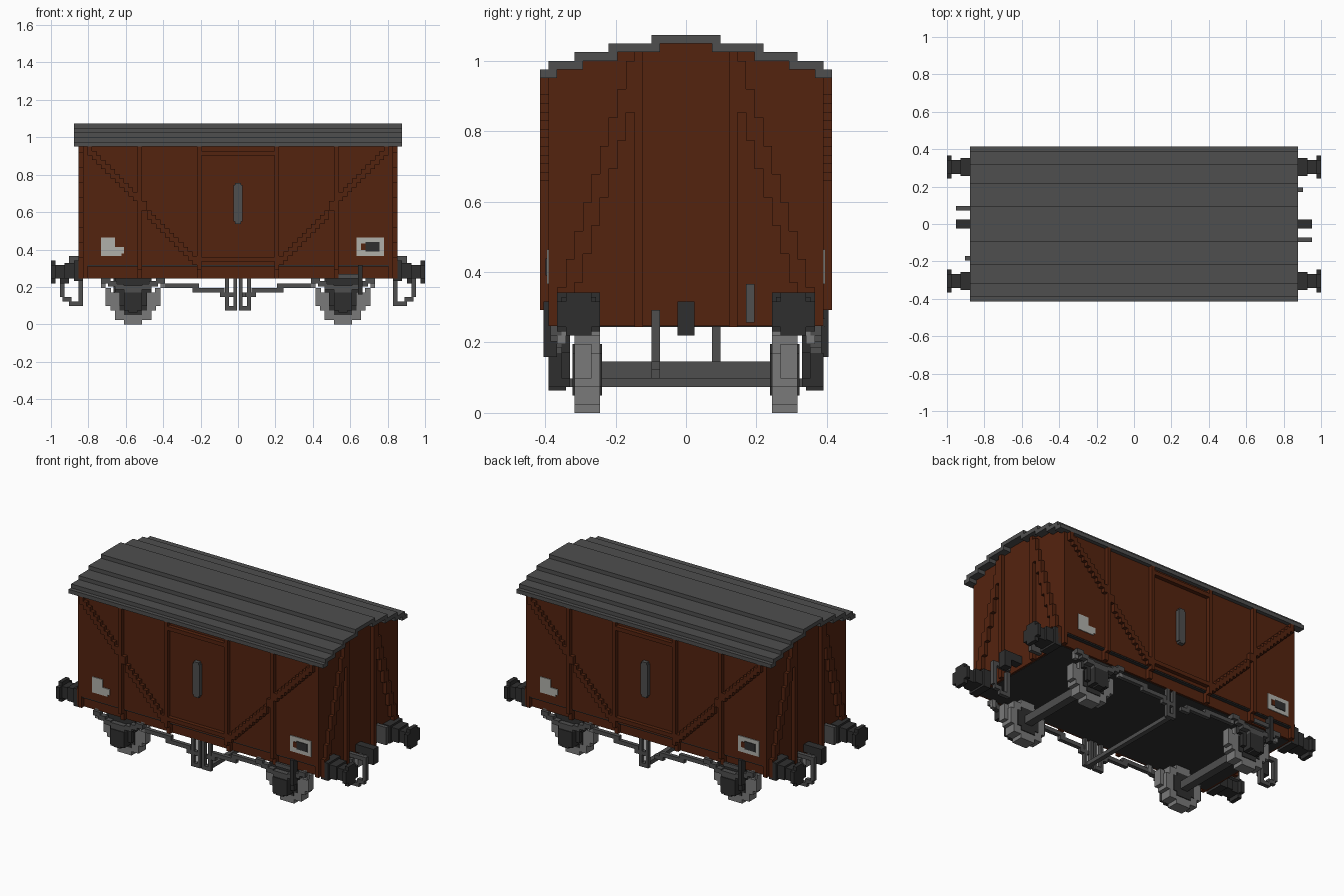
import bpy, bmesh, math
from mathutils import Matrix, Vector

if "Cube" in bpy.data.objects:
    bpy.data.objects.remove(bpy.data.objects["Cube"], do_unlink=True)

U = 1 / 41                                   # size of one block
ONE = [(1, 1)]
TURN = [(1, 1), (-1, -1)]                    # half-turn copies
QUAD = [(1, 1), (-1, 1), (1, -1), (-1, -1)]  # mirrored both ways
SIDES = [(1, 1), (1, -1)]


def material(name, srgb):
    lin = [((c / 255 + 0.055) / 1.055) ** 2.4 for c in srgb]
    m = bpy.data.materials.new(name)
    m.use_nodes = True
    m.diffuse_color = (*lin, 1)
    m.node_tree.nodes["Principled BSDF"].inputs["Base Color"].default_value = (*lin, 1)
    return m


BROWN = material("red_brown", (84, 35, 15))
ROOF = material("roof_grey", (78, 78, 78))
STEEL = material("wheel_grey", (122, 122, 122))
DARK = material("dark_iron", (47, 47, 47))
PALE = material("pale_grey", (176, 176, 170))


def part(name, mat, boxes, copies=ONE):
    """One object made of blocks (x0, x1, y0, y1, z0, z1), copied by sign pairs."""
    bm = bmesh.new()
    for sx, sy in copies:
        for x0, x1, y0, y1, z0, z1 in boxes:
            mid = Vector((sx * (x0 + x1) / 2, sy * (y0 + y1) / 2, (z0 + z1) / 2)) * U
            size = Vector((x1 - x0, y1 - y0, z1 - z0)) * U
            bmesh.ops.create_cube(bm, size=1,
                                  matrix=Matrix.Translation(mid) @ Matrix.Diagonal((*size, 1)))
    me = bpy.data.meshes.new(name)
    bm.to_mesh(me)
    bm.free()
    me.materials.append(mat)
    ob = bpy.data.objects.new(name, me)
    bpy.context.collection.objects.link(ob)
    return ob


def disc(cx, cz, r, y0, y1):
    """Stepped disc in the xz plane, one block row at a time."""
    rows = []
    for i in range(2 * r):
        d = i + 0.5 - r
        w = round(math.sqrt(r * r - d * d))
        rows.append((cx - w, cx + w, y0, y1, cz - r + i, cz - r + i + 1))
    return rows


# Body shell, stepped to fit under the roof
part("body", BROWN, [(-34, 34, -16, 16, 13, 39), (-34, 34, -15, 15, 10.1, 40),
                     (-34, 34, -12, 12, 39, 41), (-34, 34, -8, 8, 39, 42),
                     (-34, 34, -3, 3, 39, 43)])
part("floor_underside", DARK, [(-33.5, 33.5, -14.5, 14.5, 10, 10.3)])
part("side_shadow_strip", DARK, [(-33, 33, 15, 15.9, 12.7, 13)], SIDES)

# Roof boards in steps
steps = [(0, 4, 43), (3, 9, 42), (8, 13, 41), (12, 16, 40), (15, 17, 39)]
part("roof", ROOF, [(-36, 36, a, b, z, z + 1) for a, b, z in steps], SIDES)

# Side framing: uprights, brackets and stepped diagonals
uprights = [8, 21]
part("side_uprights", BROWN, [(x, x + 1, 16, 17, 12, 39) for x in uprights], QUAD)
part("side_brackets", BROWN, [(x, x + 1, 15, 16, 10.1, 13) for x in uprights + [33]], QUAD)
part("side_diagonals", BROWN,
     [(32 - i, 33 - i, 16, 17, 37 - round(i * 1.04), 39 - round(i * 1.04)) for i in range(24)], QUAD)
part("door_rails", BROWN, [(-8, 8, 16, 17, 37, 38), (-8, 8, 16, 17, 13.8, 14.8)], SIDES)
part("door_handle", ROOF, [(-1, 1, 16, 17, 22.5, 30.5), (-0.7, 0.7, 16, 17, 22, 31)], SIDES)

# End framing
part("end_uprights", BROWN, [(34, 35, 5, 6, 10, 42)], QUAD)
part("end_diagonals", BROWN,
     [(34, 35, k, k + 1, max(10, 35 - 3.3 * (k - 6)), 41 - 3.3 * (k - 6)) for k in range(6, 15)], QUAD)

# Painted panels on the sides
part("corner_panel", PALE, [(-30, -27, -16.2, -16, 15, 19), (-27, -25.5, -16.2, -16, 15, 17),
                            (-25.5, -25, -16.2, -16, 15.5, 17)], TURN)
part("label_plate", PALE, [(26, 32, -16.2, -16, 15, 19)], TURN)
part("label_plate_centre", DARK, [(28, 31, -16.35, -16.15, 16, 18)], TURN)
part("label_plate_mark", BROWN, [(27, 28, -16.35, -16.15, 16.3, 17.7)], TURN)

# Buffers, coupling hooks and end fittings
part("buffers", DARK, [(34, 38, 10.5, 14.5, 10, 13.5), (36, 40, 11, 14, 10, 13),
                       (40, 41, 10, 15, 10, 13), (40, 41, 11, 14, 9, 14),
                       (39.5, 40, 11, 14, 10, 13)], QUAD)
part("buffer_mounts", DARK, [(34, 36, 10, 15, 9.5, 14)], QUAD)
part("coupling_hook", DARK, [(34, 39, -1, 1, 11, 13), (37, 39, -1, 1, 9, 11)], TURN)
part("brake_hose", ROOF, [(34, 39, -4, -3, 11, 12), (38, 39, -4, -3, 6, 12),
                          (36.5, 38.5, -4, -3, 5, 6), (34, 37, -4, -3, 4, 5),
                          (34, 35, -4, -3, 4, 10.5)], TURN)
part("end_lamp_bracket", ROOF, [(34, 37, 7, 8, 10.5, 15)], TURN)

# Wheelsets
part("wheels", STEEL, disc(23, 5, 5, 10.5, 13), QUAD)
part("wheel_flanges", STEEL, disc(23, 5, 5, 10, 11), QUAD)
part("wheel_hubs", DARK, disc(23, 5, 3, 9.8, 13.2), QUAD)
part("axles", ROOF, [(22, 24, -10, 10, 4, 6)], [(1, 1), (-1, 1)])

# Axle guards, axleboxes and springs
part("axle_guards", DARK, [(19, 27, 13.5, 14.5, 7, 10.2), (20, 26, 13.5, 14.5, 4, 7),
                           (21, 25, 13.5, 14.5, 3, 4)], QUAD)
part("axleboxes", DARK, [(21, 25, 14, 16, 3, 7), (22, 24, 14, 16, 2.6, 3)], QUAD)
part("leaf_springs", ROOF, [(21, 25, 14.5, 15.8, 7, 8.5)] +
     [(23 + s * a - 1, 23 + s * a + 1, 14.5, 15.8, z, z + 1.2)
      for s in (-1, 1) for a, z in ((3, 7.6), (4.5, 8.3), (6, 9))], QUAD)
part("spring_shackles", STEEL, [(16, 17, 14, 15, 8, 10.5), (29, 30, 14, 15, 8, 10.5)], QUAD)
part("brake_shoes", STEEL, [(17, 18.2, 11, 13, 4, 8), (27.8, 29, 11, 13, 4, 8)], QUAD)

# Brake rigging
rod = [(8.5, 17, 8), (3, 10, 7), (1.5, 4, 6)]
part("brake_rods", ROOF, [(s * (a if s > 0 else b), s * (b if s > 0 else a), 14, 15, z, z + 1)
                          for s in (-1, 1) for a, b, z in rod], SIDES)
part("brake_hangers", ROOF, [(0.2, 1, 14, 15, 3, 10.2), (2, 2.8, 14, 15, 3, 10.2),
                             (0.2, 2.8, 14, 15, 3, 4), (0.2, 2.8, 14, 15, 6, 7)], TURN)
part("brake_hangers_opposite", ROOF, [(0.2, 1, -15, -14, 3, 10.2), (2, 2.8, -15, -14, 3, 10.2),
                                      (0.2, 2.8, -15, -14, 3, 4)], ONE)
part("brake_cross_shaft", ROOF, [(0.9, 2.1, -14.5, 14.5, 3, 4)])
part("brake_lever_guide", DARK, [(26.3, 27.3, -16.6, -15, 6.5, 13)], TURN)
part("brake_lever", ROOF, [(22, 27, -16.2, -15.6, 10, 11)], TURN)
